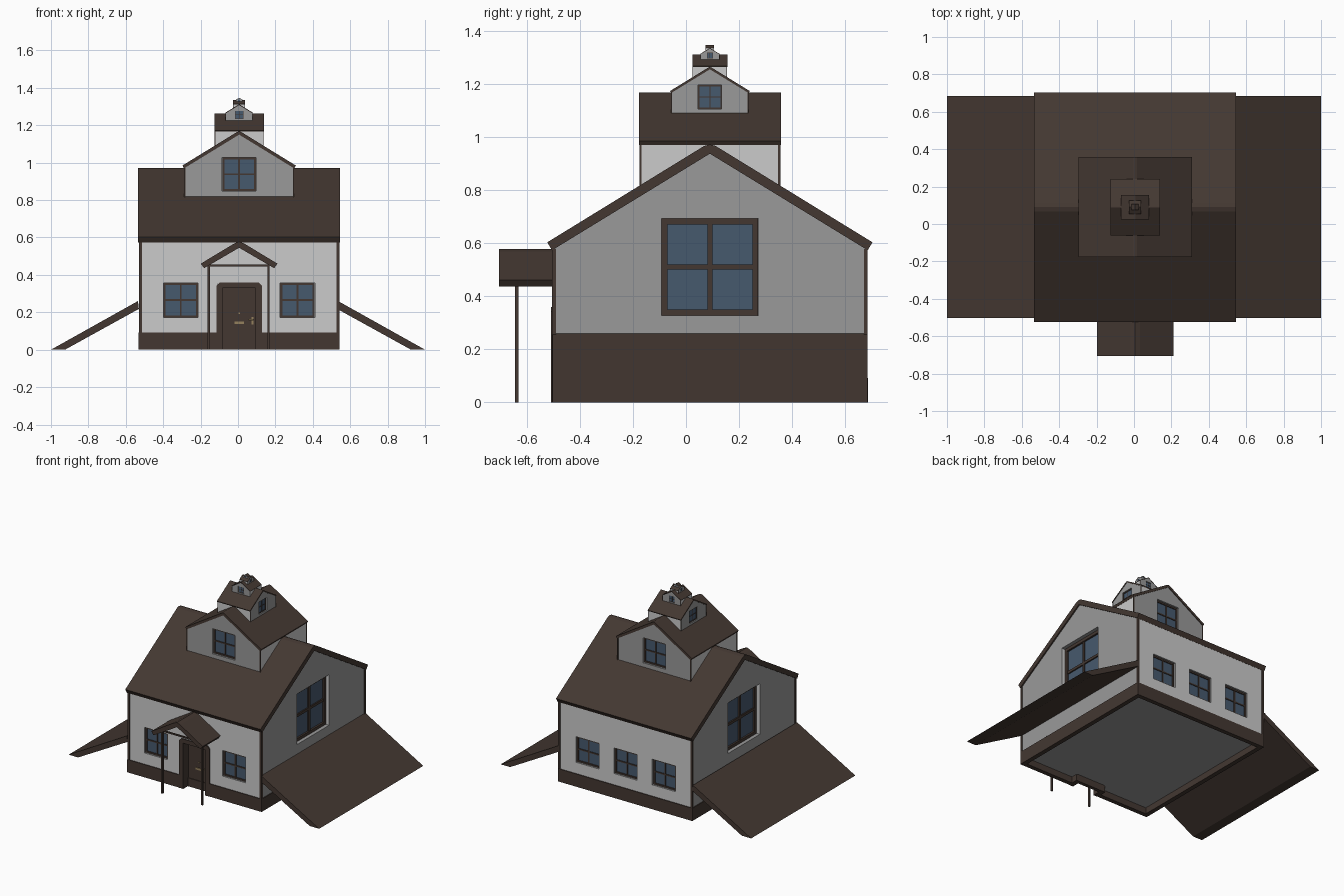
import bpy, bmesh, math
from mathutils import Matrix, Vector

if "Cube" in bpy.data.objects:
    bpy.data.objects.remove(bpy.data.objects["Cube"])


def material(name, rgb):
    m = bpy.data.materials.new(name)
    m.diffuse_color = (*rgb, 1)
    m.use_nodes = True
    m.node_tree.nodes["Principled BSDF"].inputs["Base Color"].default_value = m.diffuse_color
    return m


BROWN = material("dark_wood", (0.057, 0.039, 0.031))
GLASS = material("glass", (0.062, 0.1, 0.155))
GOLD = material("brass", (0.3, 0.22, 0.11))
PLASTER = material("plaster", (0.6, 0.6, 0.6))
GABLE = material("gable_plaster", (0.32, 0.32, 0.32))
I = Matrix()


def prism(bm, pts, axis, a, b, M=I):
    """Extrude a 2D profile along x (profile yz), y (xz) or z (xy) from a to b."""
    def place(p, t):
        u, v = p
        return M @ Vector({"x": (t, u, v), "y": (u, t, v), "z": (u, v, t)}[axis])
    lo = [bm.verts.new(place(p, a)) for p in pts]
    hi = [bm.verts.new(place(p, b)) for p in pts]
    bm.faces.new(lo)
    bm.faces.new(hi[::-1])
    n = len(pts)
    for i in range(n):
        j = (i + 1) % n
        bm.faces.new((lo[j], lo[i], hi[i], hi[j]))


def box(bm, x, y, z, M=I):
    prism(bm, [(x[0], y[0]), (x[1], y[0]), (x[1], y[1]), (x[0], y[1])], "z", *z, M)


def finish(bm, name, mat=None):
    bmesh.ops.recalc_face_normals(bm, faces=bm.faces)
    me = bpy.data.meshes.new(name)
    bm.to_mesh(me)
    bm.free()
    ob = bpy.data.objects.new(name, me)
    bpy.context.collection.objects.link(ob)
    if mat:
        me.materials.append(mat)
    return ob


def mirrored(half):
    """Close a right-hand half outline by mirroring it."""
    return half + [(-u, v) for u, v in reversed(half) if u > 1e-6]


def gable_roof(half_top, half_under):
    """Thin two-slope profile: outer line ridge to eave, inner line eave to ridge."""
    right = half_top + half_under
    left = [(-u, v) for u, v in reversed(right) if u > 1e-6]
    return right + left


def cut(target, cutter):
    mod = target.modifiers.new("openings", "BOOLEAN")
    mod.operation, mod.solver, mod.object = "DIFFERENCE", "EXACT", cutter
    cutter.hide_render = True
    dg = bpy.context.evaluated_depsgraph_get()
    me = bpy.data.meshes.new_from_object(target.evaluated_get(dg))
    target.modifiers.clear()
    target.data = me
    bpy.data.objects.remove(cutter)


def window(frames, panes, cuts, M, cx, cz, s):
    """Recessed four-pane window; local -y points out of the wall at y = 0."""
    W = M @ Matrix.Translation((cx, 0, cz)) @ Matrix.Scale(s, 4)
    box(cuts, (-.5, .5), (-.1, .14), (-.5, .5), W)
    box(panes, (-.47, .47), (.105, .13), (-.47, .47), W)
    y = (.07, .139)
    for k in (-1, 1):
        e = sorted((k * .44, k * .499))
        box(frames, e, y, (-.499, .499), W)
        box(frames, (-.44, .44), y, e, W)
    box(frames, (-.026, .026), (.08, .135), (-.44, .44), W)
    box(frames, (-.44, .44), (.08, .135), (-.026, .026), W)


WX, WY = .531, .59         # wall half sizes
CX, CY = .006, .09         # house centre

# Stacked houses: each one is a half-size copy turned 90 degrees on the last
peak = .975
scale = 1.0
for tier in range(6):
    if tier:
        scale *= .495
        peak += .391 * scale
    turn = Matrix.Rotation(math.radians(90 * (tier % 2)), 4, "Z")
    M = (Matrix.Translation((CX, CY, peak - .975 * scale)) @ turn @ Matrix.Scale(scale, 4))
    tag = f"_{tier + 1}"
    low = .2 if tier else .045

    # walls
    bm = bmesh.new()
    prism(bm, mirrored([(WY, low), (WY, .578), (0, .94)]), "x", -WX, WX, M)
    walls = finish(bm, "walls" + tag)

    # roof with a slightly flattened ridge
    bm = bmesh.new()
    prism(bm, gable_roof([(0, .972), (.022, .966), (.613, .603)], [(.595, .573), (0, .937)]),
          "x", -.54, .54, M)
    finish(bm, "roof" + tag, BROWN)

    # corner posts
    bm = bmesh.new()
    for sx in (-1, 1):
        for sy in (-1, 1):
            box(bm, sorted((sx * .52, sx * .536)), sorted((sy * .58, sy * .595)),
                (low, .578), M)
    finish(bm, "corner_posts" + tag, BROWN)

    # windows
    frames, panes, cuts = bmesh.new(), bmesh.new(), bmesh.new()

    def face(angle, dist):
        return M @ Matrix.Rotation(math.radians(angle), 4, "Z") @ Matrix.Translation((0, -dist, 0))
    for ang in (90, -90):
        window(frames, panes, cuts, face(ang, WX), 0, .51, .365)
    if tier == 0:
        for x in (-.312, .312):
            window(frames, panes, cuts, face(0, WY), x, .265, .185)
        for x in (-.305, 0, .305):
            window(frames, panes, cuts, face(180, WY), x, .265, .185)
        # door alcove
        box(cuts, (-.115, .115), (-.7, -.515), (-.1, .35), M)
    finish(frames, "window_frames" + tag, BROWN)
    finish(panes, "window_glass" + tag, GLASS)
    cut(walls, finish(cuts, "openings" + tag))

    # lighter plaster under the eaves, darker on the gables
    walls.data.materials.clear()
    walls.data.materials.append(GABLE)
    walls.data.materials.append(PLASTER)
    across = turn @ Vector((0, 1, 0))
    for p in walls.data.polygons:
        p.material_index = int(abs(p.normal.dot(across)) > .95)

H = Matrix.Translation((CX, CY, 0))

# plinth ring with a gap at the door
bm = bmesh.new()
for k in (-1, 1):
    box(bm, sorted((k * .505, k * .537)), (-.596, .596), (0, .092), H)
    box(bm, sorted((k * .12, k * .505)), (-.596, -.565), (0, .092), H)
box(bm, (-.505, .505), (.565, .596), (0, .092), H)
finish(bm, "plinth", BROWN)

# door surround with clipped top corners
bm = bmesh.new()
prism(bm, [(-.122, 0), (-.122, .342), (-.104, .36), (.104, .36), (.122, .342), (.122, 0),
           (.088, 0), (.088, .33), (-.088, .33), (-.088, 0)], "y", -.598, -.52, H)
finish(bm, "door_frame", BROWN)

# door and threshold
bm = bmesh.new()
box(bm, (-.088, .088), (-.54, -.52), (.06, .33), H)
finish(bm, "door", BROWN)
bm = bmesh.new()
box(bm, (-.088, .088), (-.545, -.52), (0, .06), H)
finish(bm, "door_step", BROWN)

# door fittings: handle, plate, mail slot, peephole
bm = bmesh.new()
box(bm, (.066, .078), (-.545, -.539), (.135, .175), H)
box(bm, (.05, .078), (-.557, -.55), (.157, .163), H)
box(bm, (.07, .076), (-.552, -.543), (.157, .163), H)
box(bm, (-.025, .025), (-.545, -.539), (.138, .152), H)
box(bm, (-.004, .004), (-.544, -.539), (.19, .198), H)
finish(bm, "door_fittings", GOLD)

# porch roof
bm = bmesh.new()
prism(bm, gable_roof([(0, .578), (.026, .568), (.205, .46)], [(.187, .436), (0, .545)]),
      "y", -.705, -.495, Matrix.Translation((CX, 0, 0)))
finish(bm, "porch_roof", BROWN)

# porch posts and tie beam
bm = bmesh.new()
for x in (-.156, .163):
    box(bm, (x - .006, x + .006), (-.645, -.632), (0, .455))
box(bm, (-.156, .163), (-.643, -.634), (.446, .456))
finish(bm, "porch_posts", BROWN)

# sloping side ramps
for k, side in ((-1, "left"), (1, "right")):
    bm = bmesh.new()
    prism(bm, [(k * 1.0, 0), (k * .535, .26), (k * .53, .218), (k * .925, 0)], "y", -.503, .685)
    finish(bm, side + "_ramp", BROWN)
